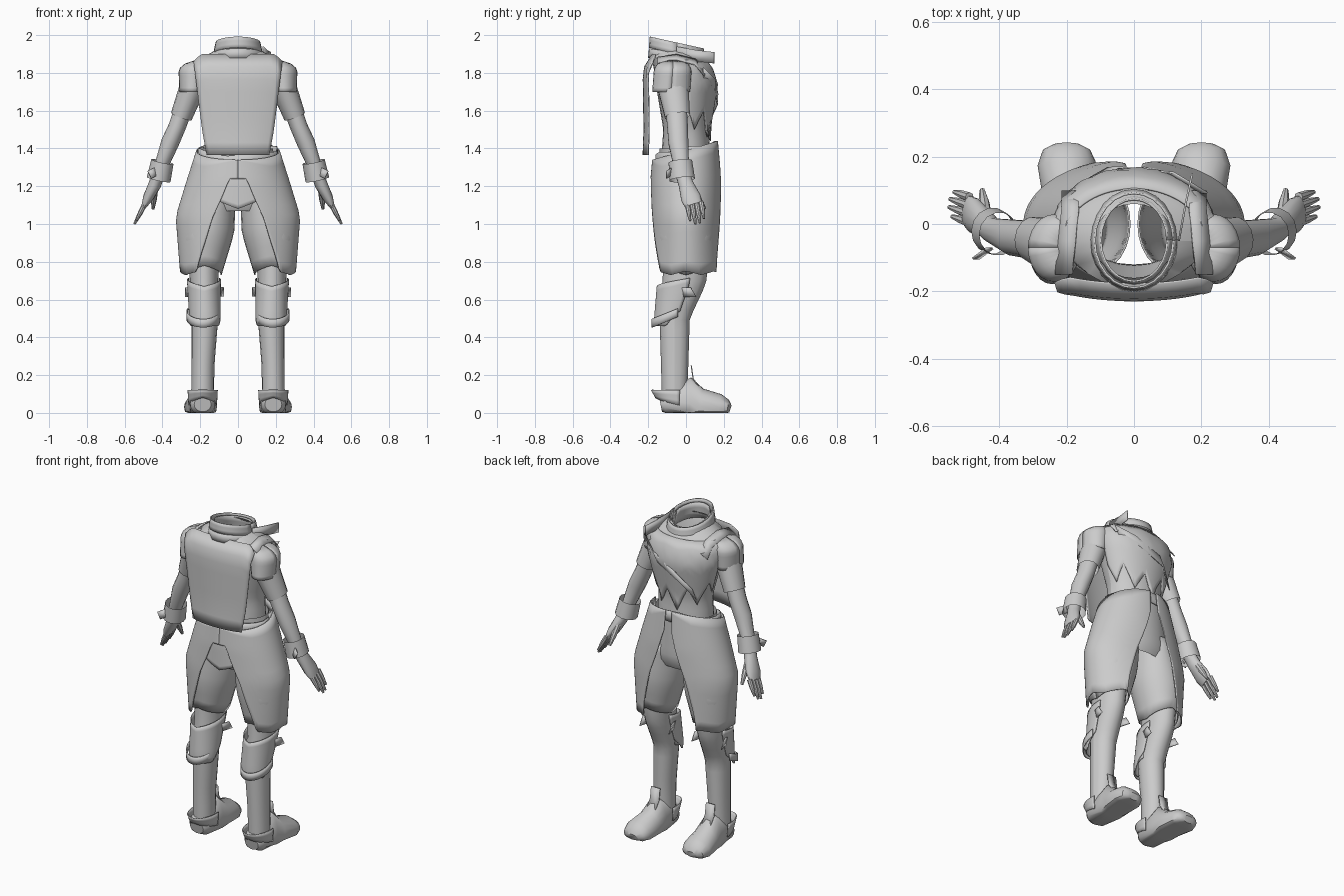
import bpy, math
from mathutils import Vector

cube = bpy.data.objects.get("Cube")
if cube:
    bpy.data.objects.remove(cube)

SHADE = 0.6
grey = bpy.data.materials.new("plain grey")
grey.use_nodes = True
grey.diffuse_color = (SHADE, SHADE, SHADE, 1)
shader = grey.node_tree.nodes["Principled BSDF"]
shader.inputs["Base Color"].default_value = grey.diffuse_color


def make(name, verts, faces, mirror=False, thick=0):
    mesh = bpy.data.meshes.new(name)
    mesh.from_pydata(verts, [], faces)
    mesh.materials.append(grey)
    mesh.polygons.foreach_set("use_smooth", [True] * len(mesh.polygons))
    mesh.set_sharp_from_angle(angle=math.radians(40))
    part = bpy.data.objects.new(name, mesh)
    bpy.context.collection.objects.link(part)
    if thick:
        part.modifiers.new("Thickness", 'SOLIDIFY').thickness = thick
    if mirror:
        part.modifiers.new("Mirror", 'MIRROR').use_mirror_merge = False


def ring(x=0, y=0, z=0, wide=.1, deep=.1):
    return (x, y, z, wide, deep)


def grow(profile, gap, shift=0):
    """The same profile, a little larger and moved along y."""
    return [(x, y + shift, z, wide + gap, deep + gap) for x, y, z, wide, deep in profile]


def section(profile, z):
    """Ellipse of a profile at height z; rings run from low to high."""
    z = min(max(z, profile[0][2]), profile[-1][2])
    for low, high in zip(profile, profile[1:]):
        if z <= high[2]:
            part = (z - low[2]) / (high[2] - low[2])
            return [a + (b - a) * part for a, b in zip(low, high)]


def drape(name, profile, top, bottom, start=0, stop=360, count=24, rows=8,
          tilt=0, mirror=False, thick=.006):
    """Cloth around a profile; its edges are heights or rules of the angle."""
    verts = []
    for col in range(count + 1):
        angle = start + (stop - start) * col / count
        high = top(angle) if callable(top) else top
        low = bottom(angle) if callable(bottom) else bottom
        turn = math.radians(angle)
        for row in range(rows + 1):
            level = high + (low - high) * row / rows
            x, y, z, wide, deep = section(profile, level)
            y += deep * math.sin(turn)
            verts.append((x + wide * math.cos(turn), y, level + tilt * y))
    line = rows + 1
    faces = [(i, i + 1, i + line + 1, i + line)
             for col in range(count) for i in range(col * line, col * line + rows)]
    make(name, verts, faces, mirror, thick)


def tube(name, rings, up=(0, 1, 0), sides=14, closed=True):
    """Mirrored loft along ring centres, never reaching below the ground."""
    centres = [Vector(r[:3]) for r in rings]
    verts, faces = [], []
    last = len(rings) - 1
    for i, r in enumerate(rings):
        along = (centres[min(i + 1, last)] - centres[max(i - 1, 0)]).normalized()
        side = Vector(up).cross(along).normalized()
        rise = along.cross(side)
        for k in range(sides):
            turn = math.tau * k / sides
            v = centres[i] + side * r[3] * math.cos(turn) + rise * r[4] * math.sin(turn)
            v.z = max(v.z, 0)
            verts.append(v)
    for i in range(last):
        for k in range(sides):
            a, b = i * sides + k, i * sides + (k + 1) % sides
            faces.append((a, b, b + sides, a + sides))
    if closed:
        faces += [range(sides)[::-1], range(last * sides, len(verts))]
    make(name, verts, [tuple(f) for f in faces], mirror=True)


def ribbon(name, path, width, mirror=False):
    """Flat strip along a path."""
    half = Vector(width) / 2
    verts = [Vector(p) + half * s for p in path for s in (-1, 1)]
    faces = [(i, i + 1, i + 3, i + 2) for i in range(0, len(verts) - 2, 2)]
    make(name, verts, faces, mirror, .006)


def zigzag(angle, size, step):
    """Triangle wave used for torn edges."""
    return size * abs((angle / step) % 2 - 1)


# Torso, open at the neck, with a ragged vest over the chest
torso = [ring(z=1.36, wide=.17, deep=.13), ring(z=1.5, wide=.165, deep=.12),
         ring(z=1.74, wide=.23, deep=.16), ring(z=1.83, y=-.02, wide=.235, deep=.15),
         ring(z=1.88, y=-.05, wide=.19, deep=.14), ring(z=1.92, y=-.05, wide=.12, deep=.11)]
drape("torso", torso, top=1.92, bottom=1.36, rows=14, thick=0)
drape("ragged_vest", grow(torso, gap=.01), top=1.87, start=5, stop=175, count=34,
      bottom=lambda a: 1.43 + zigzag(a, size=.12, step=20) + abs(a - 90) * .001)

# Long back panel
back = [ring(z=1.36, y=-.14, wide=.23, deep=.09), ring(z=1.5, y=-.135, wide=.265, deep=.09),
        ring(z=1.82, y=-.14, wide=.32, deep=.09), ring(z=1.9, y=-.08, wide=.335)]
drape("back_panel", back, top=lambda a: 1.9 - max(abs(a + 90) - 36, 0) * .004,
      bottom=1.365, start=-136, stop=-44, count=16)
ribbon("shoulder_strap", [(.21, -.15, 1.87), (.2, -.05, 1.885), (.19, .05, 1.86),
                          (.19, .1, 1.8)], width=(.05, 0, -.03), mirror=True)
ribbon("chest_band", [(.2, .09, 1.8), (.1, .15, 1.74), (-.06, .165, 1.66), (-.14, .12, 1.56)],
       width=(.03, 0, .06))

# Slanted collar bands, lining and loose tail
neck = [ring(y=-.04, z=1.8, wide=.15, deep=.165), ring(y=-.05, z=1.97, wide=.115, deep=.14)]
drape("upper_collar", neck, top=1.95, bottom=1.89, rows=3, tilt=-.22)
drape("lower_collar", neck, top=1.9, bottom=1.85, rows=2, tilt=-.15)
drape("neck_lining", grow(neck, gap=-.02), top=1.94, bottom=1.84, rows=3, tilt=-.22)
ribbon("collar_tail", [(.13, -.05, 1.91), (.15, .06, 1.89), (.17, .15, 1.88)],
       width=(0, 0, .06))

# Shoulder caps, sleeves, arms and bracelets
cap = [ring(x=.245, y=-.08, z=1.68, wide=.065), ring(x=.235, y=-.07, z=1.82, wide=.08),
       ring(x=.22, y=-.07, z=1.85, wide=.06, deep=.08),
       ring(x=.2, y=-.07, z=1.87, wide=.02, deep=.03)]
drape("shoulder_cap", cap, top=1.87, bottom=1.7, mirror=True)
tube("sleeve", [ring(x=.235, y=-.07, z=1.74, wide=.07, deep=.085),
                ring(x=.3, y=-.045, z=1.57, wide=.058, deep=.068)], closed=False)
tube("arm", [ring(x=.25, y=-.06, z=1.72, wide=.05, deep=.06),
             ring(x=.32, y=-.045, z=1.52, wide=.046, deep=.056),
             ring(x=.36, y=-.04, z=1.43, wide=.048, deep=.054),
             ring(x=.42, y=-.02, z=1.27, wide=.033, deep=.038),
             ring(x=.44, y=0, z=1.21, wide=.034, deep=.04),
             ring(x=.475, y=.025, z=1.14, wide=.028, deep=.054),
             ring(x=.495, y=.04, z=1.1, wide=.016, deep=.047)])
tube("bracelet", [ring(x=.4, y=-.03, z=1.33, wide=.06, deep=.064),
                  ring(x=.42, y=-.02, z=1.235, wide=.064, deep=.069)], closed=False)
ribbon("bracelet_spike", [(.43, -.07, 1.28), (.47, -.1, 1.26)], width=(.02, 0, .04), mirror=True)


def digit(name, root, reach, thick):
    """Finger tapering from its root along the reach."""
    stops = [(0, 1), (.5, .9), (1, .45)]
    tube(name, [(*(Vector(root) + Vector(reach) * t), thick * s, thick * s)
                for t, s in stops], sides=8)


for i, size in enumerate([.85, 1, .95, .75]):
    digit("finger", (.488, .005 + i * .025, 1.115), Vector((.06, .02, -.115)) * size, thick=.014)
digit("thumb", (.44, .03, 1.19), (.01, .07, -.11), thick=.018)

# Hips, shorts and torn waistband
hips = [ring(z=1.03, wide=.15), ring(z=1.12, wide=.22, deep=.145),
        ring(z=1.4, wide=.185, deep=.14)]
drape("hips", hips, top=1.4, bottom=1.07, thick=0)
shorts = [ring(x=.18, z=.72, wide=.09, deep=.12), ring(x=.17, z=.95, wide=.15, deep=.155),
          ring(x=.11, z=1.2, deep=.14)]
drape("shorts_leg", shorts, top=1.2, bottom=lambda a: .78 - zigzag(a, size=.05, step=90),
      mirror=True)
waist = [ring(z=1.3, wide=.22, deep=.165), ring(z=1.46, wide=.205, deep=.16)]
drape("waistband", waist, top=lambda a: 1.39 + zigzag(a, size=.02, step=50), bottom=1.34,
      rows=2, tilt=.2)


# Long skirt, split at the front and back
def skirt_hem(angle):
    if angle < -58:
        return min(.92 - (angle + 58) * .0145, 1.24)
    if angle < -44:
        return .92 - (angle + 58) * .012
    return .73 + zigzag(angle, size=.02, step=24) if angle < 55 else .8 + (angle - 55) * .018


skirt = [ring(z=.72, wide=.305, deep=.2), ring(z=1.04, wide=.33, deep=.195),
         ring(z=1.22, wide=.275, deep=.19), ring(z=1.44, wide=.205, deep=.17)]
drape("skirt_side", skirt, top=lambda a: 1.39 + .05 * math.sin(math.radians(a)),
      bottom=skirt_hem, start=-90, stop=84, count=58, rows=12, mirror=True)
drape("seat_flap", grow(skirt, gap=-.012), top=1.27, start=-114, stop=-66, count=8,
      bottom=lambda a: 1.08 + abs(a + 90) * .002)

# Lower legs with calf guards, straps and knee tabs
leg = [ring(x=.187, y=-.06, z=.08, wide=.06, deep=.068),
       ring(x=.185, y=-.06, z=.25, wide=.06, deep=.072),
       ring(x=.175, y=-.06, z=.5, wide=.07, deep=.08),
       ring(x=.18, y=-.01, z=.68, wide=.076, deep=.115),
       ring(x=.18, z=.8, wide=.08, deep=.12)]
drape("lower_leg", leg, top=.8, bottom=.08, count=16, rows=14, mirror=True, thick=0)
drape("calf_guard", grow(leg, gap=.013, shift=-.016), start=-200, stop=20,
      top=lambda a: .67 + abs(a + 90) * .0004,
      bottom=lambda a: .46 + max(abs(a + 90) - 70, 0) * .002, mirror=True)
strap = [ring(x=.185, y=-.08, z=.4, wide=.088), ring(x=.185, y=-.075, z=.7, wide=.088, deep=.11)]
drape("leg_strap", strap, top=.57, bottom=.525, start=-200, stop=20, rows=2, tilt=.4, mirror=True)
for side in (-1, 1):
    ribbon("knee_tab", [(.175 + side * out, y, .64) for out, y in ((.08, -.03), (.1, .04))],
           width=(0, -.03, .05), mirror=True)

# Shoes with heel flaps and tongues
tube("shoe", [ring(x=.187, y=-.135, z=.045, wide=.045, deep=.04),
              ring(x=.187, y=-.11, z=.05, wide=.066, deep=.07),
              ring(x=.187, y=.02, z=.05, wide=.072, deep=.14),
              ring(x=.19, y=.08, z=.04, wide=.08, deep=.09),
              ring(x=.2, y=.18, z=.03, wide=.086, deep=.07),
              ring(x=.2, y=.22, z=.025, wide=.07, deep=.045),
              ring(x=.2, y=.235, z=.02, wide=.04, deep=.02)], up=(0, 0, 1), sides=18)
cuff = [ring(x=.187, y=-.05, z=.03, wide=.075, deep=.085),
        ring(x=.187, y=-.055, z=.12, wide=.08, deep=.13)]
drape("heel_flap", cuff, top=.12, start=-190, stop=10, rows=3, mirror=True,
      bottom=lambda a: .08 - abs(a + 90) * .0004)
ribbon("shoe_tongue", [(.187, .07, .13), (.187, .035, .18), (.187, .025, .25)],
       width=(.06, 0, 0), mirror=True)
